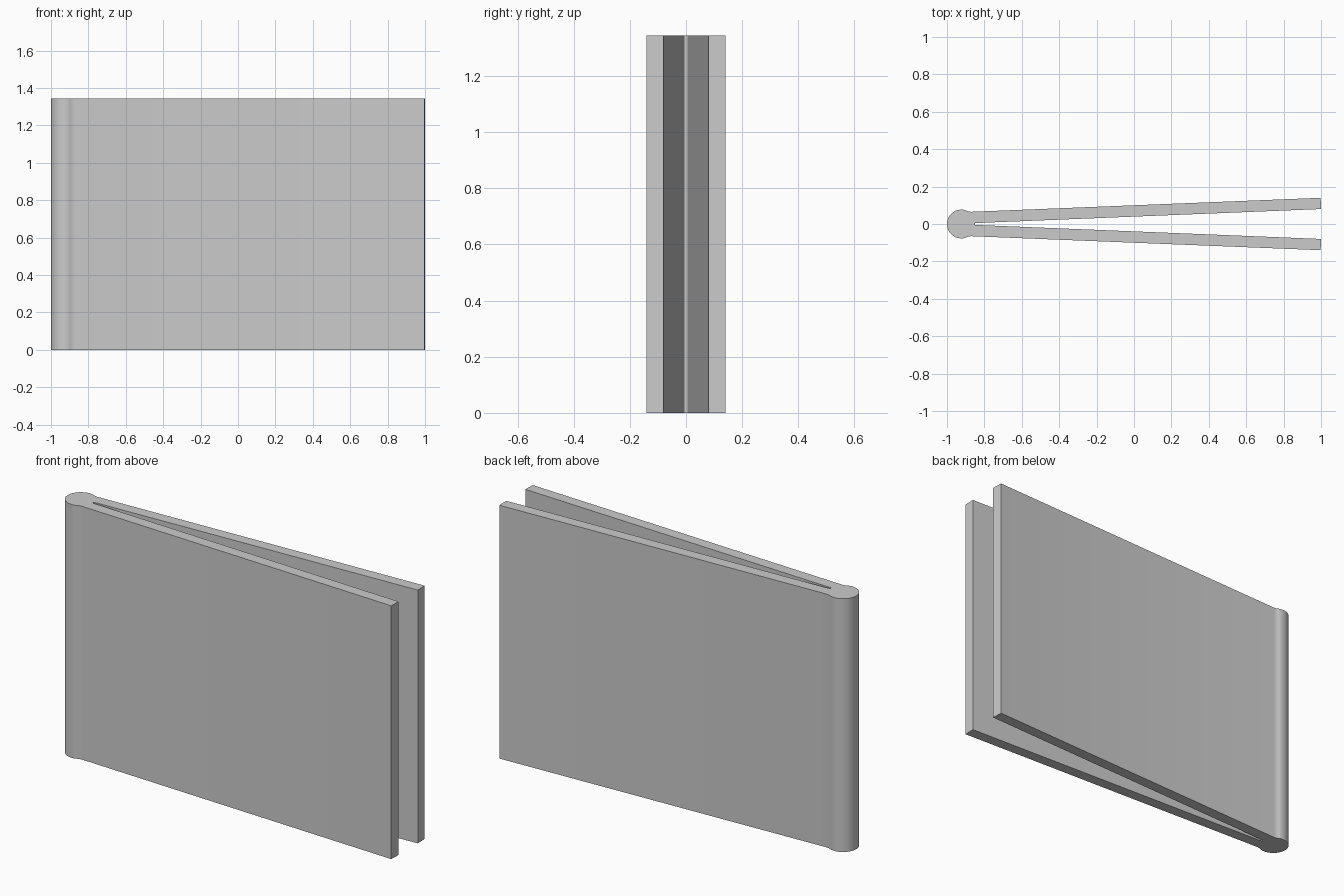
import bpy
import bmesh
from math import cos, sin, radians
from mathutils import Vector

cube = bpy.data.objects.get("Cube")
if cube:
    bpy.data.objects.remove(cube)

HEIGHT = 1.345
RADIUS = 0.077
SPINE_X = RADIUS - 1
ARC_END = 75      # where the round spine blends into each cover
ARC_STEPS = 28

# Plain grey material
grey = bpy.data.materials.new("plain_grey")
grey.use_nodes = True
colour = (0.6, 0.6, 0.6, 1)
grey.diffuse_color = colour
grey.node_tree.nodes["Principled BSDF"].inputs["Base Color"].default_value = colour

# Back half of the outline: round spine, small fillet, splayed cover, slit
half = []
for i in range(ARC_STEPS + 1):
    a = radians(180 + (ARC_END - 180) * i / ARC_STEPS)
    half.append((SPINE_X + RADIUS * cos(a), RADIUS * sin(a)))
half += [(-0.895, 0.0706), (-0.885, 0.0672), (-0.872, 0.0652)]
half += [(0.998, 0.14), (1, 0.08), (-0.85, 0.005)]

# Mirror to the front half, skipping the shared point on the spine
outline = half + [(x, -y) for x, y in reversed(half[1:])]

# Extrude the outline to full height
bm = bmesh.new()
base = bm.faces.new([bm.verts.new((x, y, 0)) for x, y in outline])
result = bmesh.ops.extrude_face_region(bm, geom=[base], use_keep_orig=True)
top_verts = [v for v in result["geom"] if isinstance(v, bmesh.types.BMVert)]
bmesh.ops.translate(bm, verts=top_verts, vec=Vector((0, 0, HEIGHT)))
bmesh.ops.recalc_face_normals(bm, faces=bm.faces)

mesh = bpy.data.meshes.new("folded_cover")
bm.to_mesh(mesh)
bm.free()
mesh.materials.append(grey)
cover = bpy.data.objects.new("folded_cover", mesh)
bpy.context.collection.objects.link(cover)

# Smooth spine, sharp rims
bpy.ops.object.select_all(action="DESELECT")
cover.select_set(True)
bpy.context.view_layer.objects.active = cover
bpy.ops.object.shade_smooth_by_angle(angle=radians(30))
